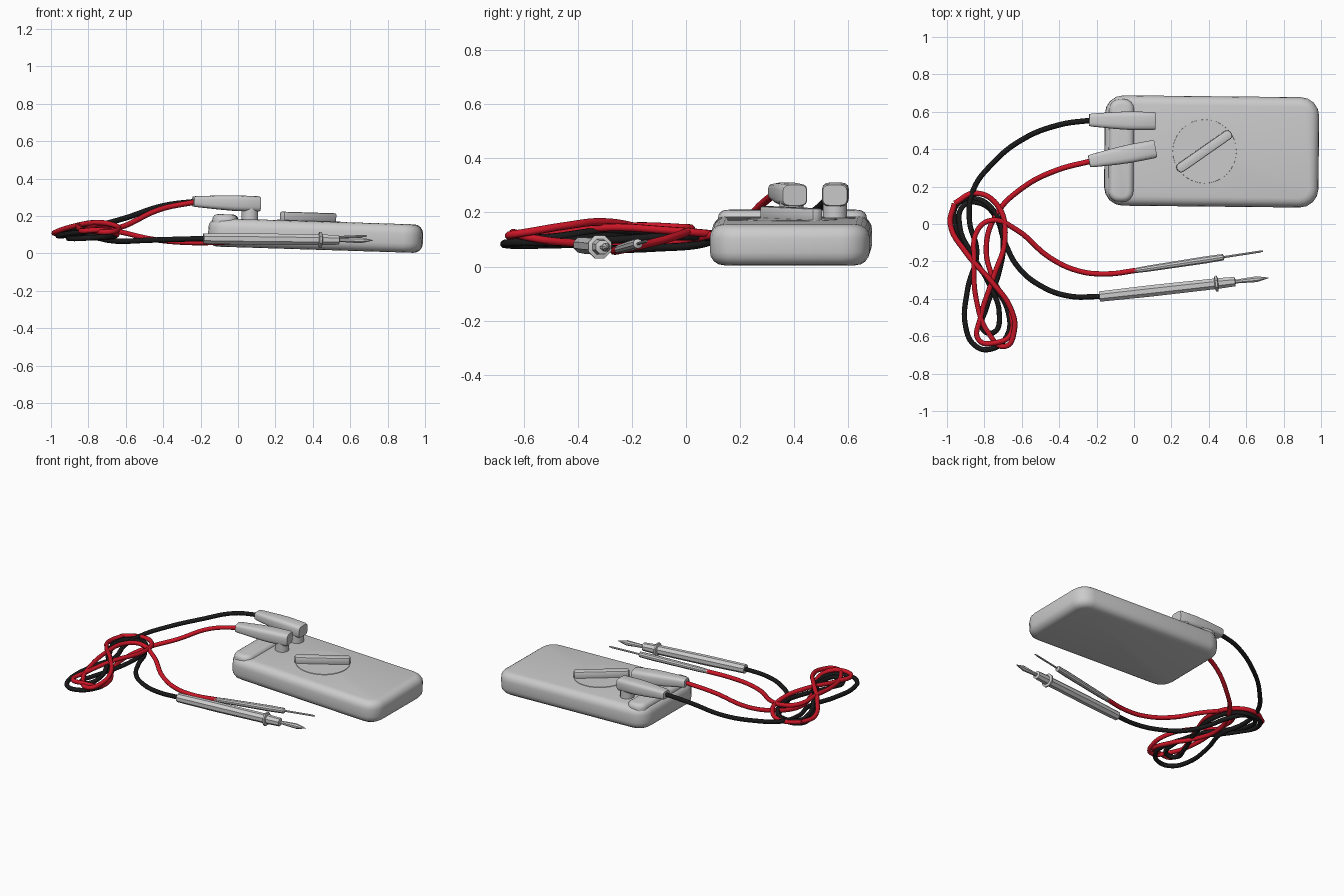
import bpy, bmesh, math
from mathutils import Vector, Matrix

if "Cube" in bpy.data.objects:
    bpy.data.objects.remove(bpy.data.objects["Cube"])

TILT = Matrix.Translation((0.415, 0.388, 0.096)) @ Matrix.Rotation(math.radians(-0.6), 4, 'Z') \
    @ Matrix.Rotation(math.radians(1.8), 4, 'Y')


def material(name, rgb):
    m = bpy.data.materials.new(name)
    m.diffuse_color = (*rgb, 1)
    m.use_nodes = True
    m.node_tree.nodes["Principled BSDF"].inputs["Base Color"].default_value = m.diffuse_color
    return m


def finish(name, bm, matrix=Matrix(), angle=35):
    bmesh.ops.recalc_face_normals(bm, faces=bm.faces)
    me = bpy.data.meshes.new(name)
    bm.to_mesh(me)
    bm.free()
    ob = bpy.data.objects.new(name, me)
    ob.matrix_world = matrix
    bpy.context.collection.objects.link(ob)
    bpy.ops.object.select_all(action='DESELECT')
    ob.select_set(True)
    bpy.context.view_layer.objects.active = ob
    bpy.ops.object.shade_smooth_by_angle(angle=math.radians(angle))
    return ob


def rounded_box(name, size, corner, edge, matrix, centre=(0, 0, 0), segs=4):
    """Box with rounded upright corners, then softened top and bottom rims."""
    bm = bmesh.new()
    bmesh.ops.create_cube(bm, size=1)
    bmesh.ops.scale(bm, vec=size, verts=bm.verts)
    up = [e for e in bm.edges if abs(e.verts[0].co.z - e.verts[1].co.z) > 1e-5]
    bmesh.ops.bevel(bm, geom=up, offset=corner, segments=segs, profile=0.5, affect='EDGES')
    rim = [e for e in bm.edges if abs(e.verts[0].co.z - e.verts[1].co.z) < 1e-5]
    bmesh.ops.bevel(bm, geom=rim, offset=edge, segments=segs, profile=0.5, affect='EDGES')
    bmesh.ops.translate(bm, vec=centre, verts=bm.verts)
    return finish(name, bm, matrix)


def loft(name, start, end, sections, n=12, power=1.0):
    """Skin (distance, half width, half height) sections along a line."""
    a, b = Vector(start), Vector(end)
    d = (b - a).normalized()
    side = Vector((0, 0, 1)).cross(d).normalized()
    up = d.cross(side)
    bm = bmesh.new()
    rings = []
    for t, w, h in sections:
        ring = []
        for i in range(n):
            ang = 2 * math.pi * (i + 0.5) / n
            c, s = math.cos(ang), math.sin(ang)
            c = math.copysign(abs(c) ** power, c)
            s = math.copysign(abs(s) ** power, s)
            ring.append(bm.verts.new(a.lerp(b, t) + side * c * w + up * s * h))
        rings.append(ring)
    for r, q in zip(rings, rings[1:]):
        for i in range(n):
            bm.faces.new((r[i], r[(i + 1) % n], q[(i + 1) % n], q[i]))
    bm.faces.new(rings[0])
    bm.faces.new(rings[-1])
    return finish(name, bm)


def cable(name, points, mat):
    cu = bpy.data.curves.new(name, 'CURVE')
    cu.dimensions = '3D'
    cu.bevel_depth, cu.bevel_resolution, cu.resolution_u = 0.0145, 2, 6
    cu.use_fill_caps = True
    sp = cu.splines.new('BEZIER')
    sp.bezier_points.add(len(points) - 1)
    for p, co in zip(sp.bezier_points, points):
        p.co = co
        p.handle_left_type = p.handle_right_type = 'AUTO'
    cu.materials.append(mat)
    ob = bpy.data.objects.new(name, cu)
    bpy.context.collection.objects.link(ob)


# Meter case with raised socket end
rounded_box("meter_case", (1.145, 0.59, 0.152), 0.1, 0.05, TILT)
rounded_box("socket_ridge", (0.135, 0.55, 0.09), 0.055, 0.03, TILT, (-0.485, 0, 0.053))

# Selector dial and pointer knob
bm = bmesh.new()
bmesh.ops.create_cone(bm, cap_ends=True, segments=32, radius1=0.172, radius2=0.17, depth=0.01,
                      matrix=Matrix.Translation((-0.04, 0, 0.074)))
finish("dial_disc", bm, TILT)
rounded_box("dial_knob", (0.35, 0.052, 0.05), 0.02, 0.008,
            TILT @ Matrix.Translation((-0.043, 0, 0.097)) @ Matrix.Rotation(math.radians(35.5), 4, 'Z'), segs=2)

# Lead plugs and their posts
plug = [(0, .032, .026), (.04, .035, .029), (.4, .046, .038), (.62, .05, .042),
        (.97, .049, .042), (1, .045, .038)]
for colour, y0, y1, yp in (("black", 0.556, 0.55, 0.55), ("red", 0.335, 0.402, 0.39)):
    loft(colour + "_plug", (-0.24, y0, 0.278), (0.115, y1, 0.264), plug, 16, 0.5)
    loft(colour + "_plug_post", (0.064, yp, 0.15), (0.0641, yp, 0.25),
         [(0, .045, .045), (1, .045, .045)], 16)

# Probes
loft("black_probe", (-0.185, -0.388, 0.08), (0.72, -0.288, 0.07),
     [(0, .03, .03), (.3, .033, .033), (.68, .031, .031), (.685, .046, .046), (.697, .046, .046),
      (.702, .031, .031), (.8, .027, .027), (.805, .011, .011), (.93, .017, .017), (1, .002, .002)], 8)
loft("red_probe", (0, -0.25, 0.064), (0.69, -0.145, 0.094),
     [(0, .014, .014), (.1, .017, .017), (.55, .02, .02), (.69, .018, .018), (.7, .006, .006),
      (.97, .006, .006), (1, .003, .003)], 10)

# Coiled cables
black = material("black_rubber", (0.01, 0.01, 0.01))
red = material("red_rubber", (0.6, 0.008, 0.02))
cable("black_cable", [
    (-.22, .556, .279), (-.4, .53, .255), (-.6, .45, .19), (-.76, .32, .145), (-.86, .18, .115),
    (-.88, .02, .1), (-.84, -.15, .09), (-.89, -.35, .085), (-.9, -.55, .08), (-.85, -.65, .08),
    (-.77, -.67, .085), (-.68, -.6, .09), (-.67, -.48, .09), (-.75, -.33, .11), (-.87, -.18, .11),
    (-.96, 0, .095)], black)
cable("black_cable_coil", [
    (-.96, 0, .095), (-.95, .1, .095), (-.85, .135, .1), (-.75, .07, .11), (-.7, -.08, .11),
    (-.72, -.25, .1), (-.79, -.45, .09), (-.81, -.56, .09), (-.75, -.58, .1), (-.72, -.48, .11),
    (-.77, -.33, .13), (-.86, -.17, .13), (-.93, -.02, .11), (-.91, .1, .1), (-.82, .11, .1),
    (-.74, .04, .08), (-.69, -.1, .07), (-.62, -.23, .065), (-.5, -.33, .07), (-.35, -.385, .075),
    (-.17, -.387, .08)], black)
cable("red_cable", [
    (-.22, .339, .277), (-.42, .285, .235), (-.6, .19, .15), (-.73, .06, .11), (-.79, -.12, .085),
    (-.75, -.3, .085), (-.67, -.45, .09), (-.66, -.59, .11), (-.74, -.635, .125), (-.83, -.62, .12),
    (-.82, -.5, .125), (-.75, -.28, .145), (-.69, -.08, .135), (-.73, .1, .12), (-.85, .165, .11),
    (-.96, .11, .11)], red)
cable("red_cable_coil", [
    (-.96, .11, .11), (-.982, 0, .11), (-.9, -.15, .14), (-.76, -.31, .165), (-.66, -.45, .15),
    (-.64, -.57, .13), (-.69, -.655, .115), (-.78, -.58, .12), (-.84, -.42, .13), (-.855, -.2, .15),
    (-.835, -.03, .145), (-.76, .02, .14), (-.63, -.03, .115), (-.45, -.18, .075), (-.3, -.25, .06),
    (-.15, -.267, .058), (.02, -.247, .065)], red)
